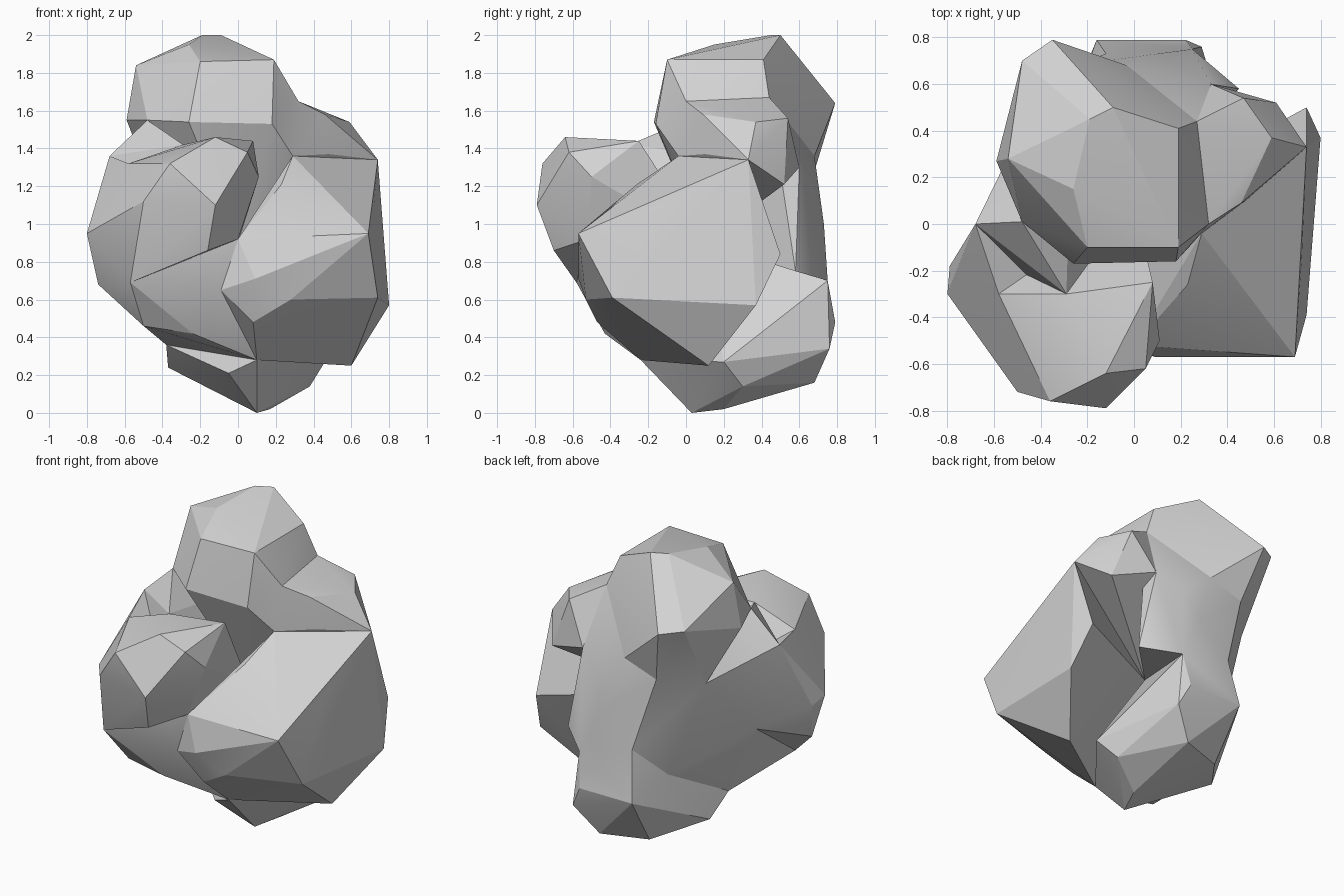
import bpy, bmesh

if "Cube" in bpy.data.objects:
    bpy.data.objects.remove(bpy.data.objects["Cube"])

stone = bpy.data.materials.new("grey stone")
stone.diffuse_color = [0.66] * 3 + [1]
stone.use_nodes = True
stone.node_tree.nodes["Principled BSDF"].inputs["Base Color"].default_value = stone.diffuse_color
HEART = (0, .1, .9)  # every lump tapers in to this middle point


def boulder(name, *groups):
    """Faceted convex stone wrapped around corner points and the heart."""
    bm = bmesh.new()
    for p in {HEART}.union(*groups):
        bm.verts.new(p)
    res = bmesh.ops.convex_hull(bm, input=bm.verts)
    inner = {g for g in res["geom_interior"] + res["geom_unused"]
             if isinstance(g, bmesh.types.BMVert)}
    bmesh.ops.delete(bm, geom=list(inner), context='VERTS')
    bmesh.ops.recalc_face_normals(bm, faces=bm.faces)
    mesh = bpy.data.meshes.new(name)
    bm.to_mesh(mesh)
    bm.free()
    mesh.materials.append(stone)
    ob = bpy.data.objects.new(name, mesh)
    bpy.context.collection.objects.link(ob)
    return ob


# corners shared by neighbouring lumps
left_top = (-.68, 0, 1.36)
left_mid = (-.58, .1, .82)
left_low = (-.38, .1, .36)
left_back = (-.46, .45, 1.22)
back_top = (-.26, .68, 1.28)
back_mid = (-.12, .73, .8)
back_low = (-.25, .54, .6)
wall_top = (-.03, .68, 1.36)
rump = (.25, .75, .7)
front_low = (-.5, -.42, .46)
front_mid = (-.24, -.43, .42)
waist = (-.09, -.5, .65)
fold = (0, -.52, .92)
belly = (.1, -.24, .28)
neck = (.18, -.16, 1.53)
nape = (-.48, .01, 1.55)
saddle = (-.29, -.3, 1.42)
brow = (.19, -.1, 1.87)
crown_back = (.19, .41, 1.87)
crown_left = (-.59, .27, 1.55)
collar = (.32, 0, 1.65)
chest = (.23, -.26, 1.21)
armpit = (.29, -.04, 1.36)
shoulder_tip = (.74, .33, 1.34)
shoulder_back = (.33, .6, 1.3)
shoulder_rear = (.27, .44, 1.67)
hip = (.74, .5, .84)
jaw = (-.57, -.58, .69)
temple = (-.58, -.3, 1.32)
lip = (-.5, -.72, 1.12)

# two rear corners of the foot at one height
rear_low = [(x, .79, .48) for x in (-.16, .22)]

# central mass with the broad left-rear face
rock = boulder("rock", [left_top, left_mid, left_low, left_back, back_top,
                        back_mid, back_low, front_low, front_mid, waist,
                        belly, nape, saddle])

crown = boulder("crown", [
    (-.2, -.1, 1.86), (-.09, .5, 2), (-.19, .45, 2), (-.54, .28, 1.84),
    (-.35, .79, 1.64), (-.48, .7, 1.66), (-.26, -.17, 1.54), (-.26, .15, 1.95),
    brow, crown_back, crown_left, neck, nape, left_back, back_top, wall_top,
    collar, shoulder_rear, armpit])

shoulder = boulder("shoulder", [
    (.46, .09, 1.58), (.47, .54, 1.56), (.59, .37, 1.54), (.48, .1, 1.37),
    (.61, .52, 1.21), shoulder_tip, shoulder_back, shoulder_rear, collar,
    armpit])

flank = boulder("flank", [
    (.69, -.57, .95), (.09, -.57, .71), (.28, -.53, .6), (.08, -.47, .48),
    (.72, -.14, 1.1), (.74, -.39, .61), (.8, .37, .57), (.6, .12, .25),
    chest, belly, hip, shoulder_tip, fold, waist, armpit])

knob = boulder("knob", [
    (-.12, -.79, 1.1), (-.36, -.76, 1.32), (-.12, -.64, 1.46), (.05, -.62, 1.38),
    (.11, -.5, 1.25), (-.16, -.7, .86), (.08, -.25, 1.44),
    jaw, temple, lip, saddle, fold])

cheek = boulder("cheek", [
    (-.8, -.3, .95), (-.79, -.18, .92), (-.74, -.25, .68),
    jaw, temple, lip, left_top, left_mid, front_low])

chin = boulder("chin", [jaw, front_low, front_mid, waist, fold])

foot = boulder("rear_foot", [
    (.1, .03, 0), (.17, .2, .02), (-.05, -.17, .21), (-.37, .28, .24),
    (-.14, .58, .16), (.15, .68, .16), (.29, .76, .34), (.38, .3, .14),
    (.46, .2, .27), left_low, belly, back_low, back_mid, rump], rear_low)

wall = boulder("rear_wall", [
    (.1, .73, 1), (.19, .68, 1.2), (.45, .58, .75),
    shoulder_back, shoulder_rear, back_top, wall_top, back_mid, rump])

# merge all lumps into a single skin
parts = [crown, shoulder, flank, knob, cheek, chin, foot, wall]
for p in parts:
    mod = rock.modifiers.new(p.name, 'BOOLEAN')
    mod.operation = 'UNION'
    mod.solver = 'EXACT'
    mod.object = p
bpy.context.view_layer.objects.active = rock
rock.select_set(True)
for mod in list(rock.modifiers):
    bpy.ops.object.modifier_apply(modifier=mod.name)
for p in parts:
    bpy.data.objects.remove(p)

# soften only the shallow creases
bpy.ops.object.shade_smooth_by_angle(angle=0.3)
